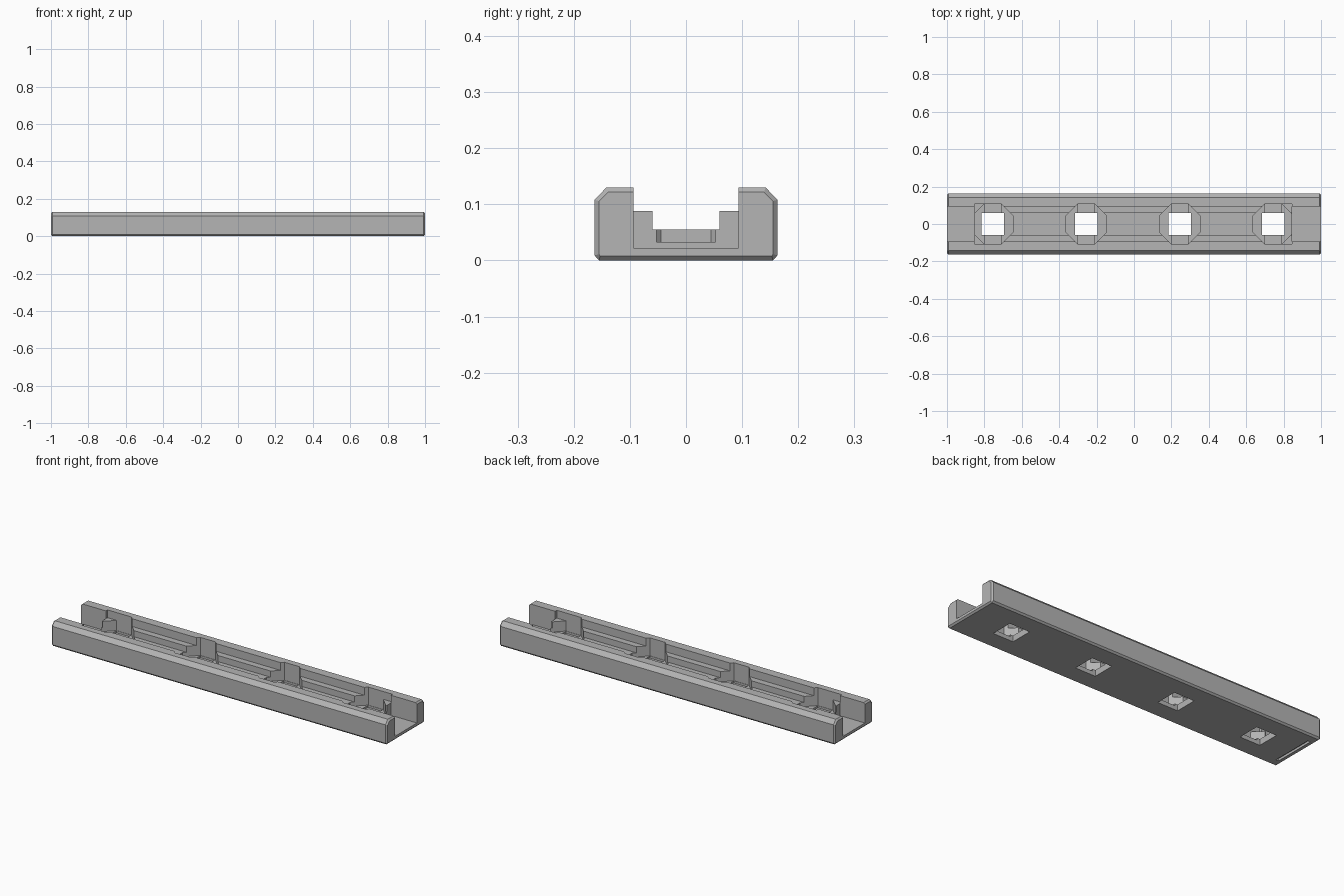
import bpy
import bmesh
import math

if "Cube" in bpy.data.objects:
    bpy.data.objects.remove(bpy.data.objects["Cube"], do_unlink=True)

grey = bpy.data.materials.new("mid_grey")
grey.use_nodes = True
grey.diffuse_color = (0.46, 0.46, 0.46, 1)
grey.node_tree.nodes["Principled BSDF"].inputs["Base Color"].default_value = grey.diffuse_color


def make_object(name, bm):
    bmesh.ops.recalc_face_normals(bm, faces=bm.faces)
    mesh = bpy.data.meshes.new(name)
    bm.to_mesh(mesh)
    bm.free()
    mesh.materials.append(grey)
    obj = bpy.data.objects.new(name, mesh)
    bpy.context.collection.objects.link(obj)
    return obj


def loft(name, rings):
    """Skin a list of equal-length point rings and cap both ends."""
    bm = bmesh.new()
    loops = [[bm.verts.new(p) for p in ring] for ring in rings]
    n = len(loops[0])
    for a, b in zip(loops, loops[1:]):
        for i in range(n):
            j = (i + 1) % n
            bm.faces.new((a[i], a[j], b[j], b[i]))
    bm.faces.new(loops[0])
    bm.faces.new(loops[-1])
    return make_object(name, bm)


def cut(cutter):
    """Subtract a cutter from the rail and discard it."""
    mod = rail.modifiers.new("cut", "BOOLEAN")
    mod.operation = "DIFFERENCE"
    mod.solver = "EXACT"
    mod.object = cutter
    bpy.context.view_layer.objects.active = rail
    bpy.ops.object.modifier_apply(modifier=mod.name)
    bpy.data.objects.remove(cutter, do_unlink=True)


def cut_box(x0, x1, y0, y1, z0, z1=0.3):
    ring = [(x0, y0), (x1, y0), (x1, y1), (x0, y1)]
    cut(loft("cutter", [[(x, y, z) for x, y in ring] for z in (z0, z1)]))


# Outer bar: chamfered section, with a small chamfer around each end
half = [(0.155, 0), (0.163, 0.009), (0.163, 0.108), (0.142, 0.13)]
inset = [(0.153, 0.008), (0.155, 0.011), (0.155, 0.106), (0.139, 0.122)]


def section(x, pts):
    return [(x, y, z) for y, z in pts] + [(x, -y, z) for y, z in reversed(pts)]


rail = loft("channel_rail", [section(-1, inset), section(-0.992, half),
                             section(0.992, half), section(1, inset)])

# Stepped channel along the length
cut_box(-1.1, 1.1, -0.094, 0.094, 0.088)
cut_box(-1.1, 1.1, -0.06, 0.06, 0.055)

# Low open floor at both ends
END_LEFT, END_RIGHT = 0.845, -0.853
cut_box(END_LEFT, 1.1, -0.094, 0.094, 0.022)
cut_box(-1.1, END_RIGHT, -0.094, 0.094, 0.022)

# Four octagonal seats, each with side slots and a square through hole
SEAT = 0.108
centres = [-0.755 + 0.5 * i for i in range(4)]
radius = SEAT / math.cos(math.pi / 8)
for c in centres:
    angles = [math.pi / 8 + i * math.pi / 4 for i in range(8)]
    cut(loft("cutter", [[(c + radius * math.cos(a), radius * math.sin(a), z)
                         for a in angles] for z in (0.033, 0.3)]))
    cut_box(c - 0.06, c + 0.06, -0.06, 0.06, -0.1)
    cut_box(c - 0.044, c + 0.044, -0.106, 0.106, 0.022)

# Wall relief beside the outermost seats
cut_box(centres[-1], END_LEFT, -SEAT, SEAT, 0.088)
cut_box(END_RIGHT, centres[0], -SEAT, SEAT, 0.088)

# Shallow groove under one end
cut_box(-0.975, -0.96, -0.115, 0.115, -0.1, 0.012)
